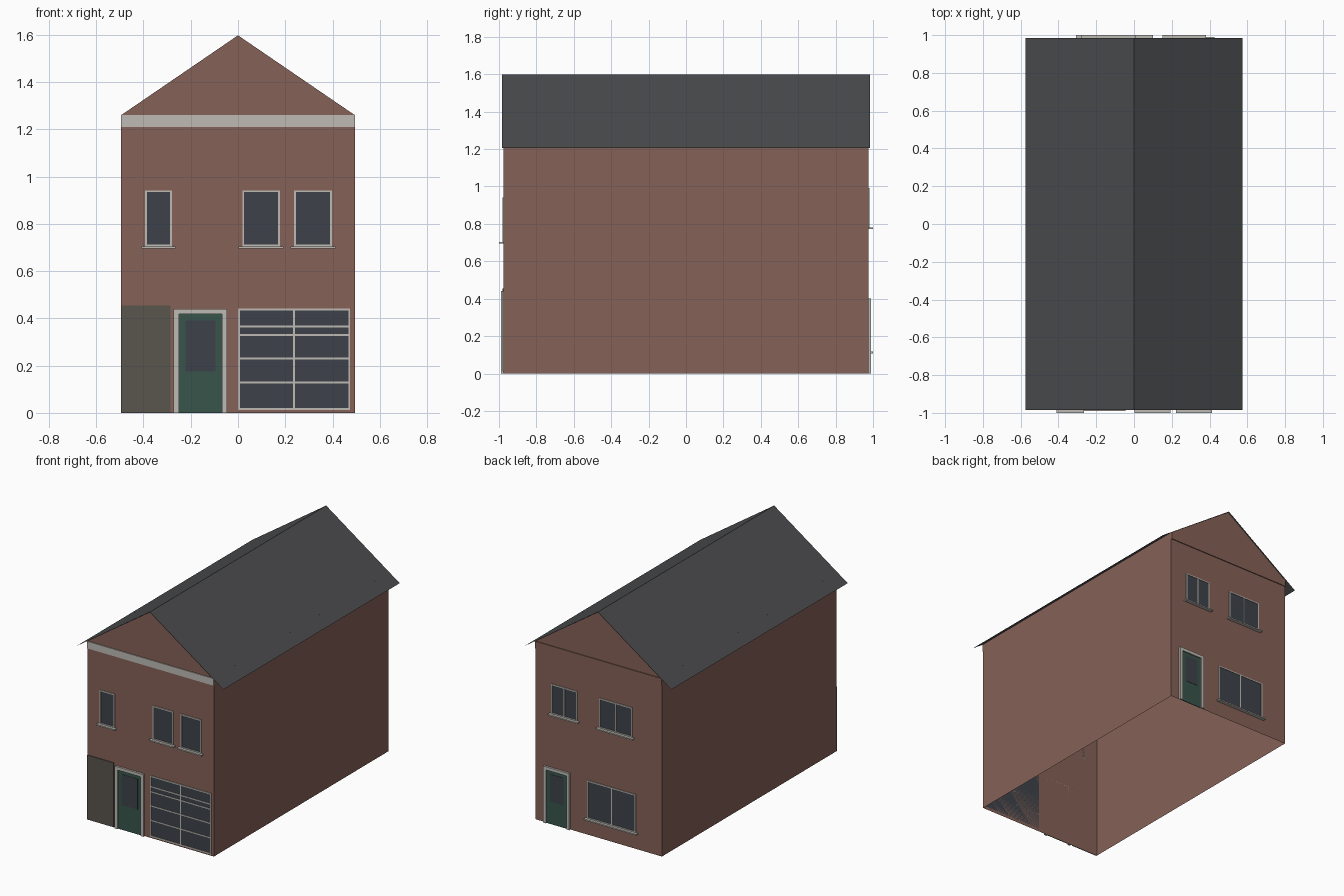
import bpy

if "Cube" in bpy.data.objects:
    bpy.data.objects.remove(bpy.data.objects["Cube"])

WALL_Y, HALF_W, EAVE_Z, RIDGE_Z = 0.976, 0.495, 1.26, 1.6


def material(name, r, g, b):
    m = bpy.data.materials.new(name)
    m.diffuse_color = (r, g, b, 1)
    m.use_nodes = True
    m.node_tree.nodes["Principled BSDF"].inputs["Base Color"].default_value = m.diffuse_color
    return m


BRICK = material("brick", 0.235, 0.12, 0.095)
ROOF = material("slate", 0.07, 0.072, 0.075)
TRIM = material("pale_trim", 0.52, 0.50, 0.46)
GLASS = material("dark_glass", 0.048, 0.055, 0.068)
GREEN = material("green_paint", 0.04, 0.09, 0.07)
STONE = material("grey_panel", 0.10, 0.09, 0.075)


def mesh(name, verts, faces, mat):
    me = bpy.data.meshes.new(name)
    me.from_pydata(verts, [], faces)
    me.materials.append(mat)
    ob = bpy.data.objects.new(name, me)
    bpy.context.collection.objects.link(ob)
    return ob


def slabs(name, rects, depth, side, mat):
    """Thin boxes (x0, x1, z0, z1) from the wall out to depth; side -1 front, +1 back."""
    verts, faces = [], []
    for x0, x1, z0, z1 in rects:
        n = len(verts)
        for y in (WALL_Y * side, depth * side):
            verts += [(x0, y, z0), (x1, y, z0), (x1, y, z1), (x0, y, z1)]
        box = [(4, 5, 6, 7), (3, 2, 1, 0), (0, 1, 5, 4),
               (1, 2, 6, 5), (2, 3, 7, 6), (3, 0, 4, 7)]
        faces += [tuple(n + i for i in (f if side < 0 else f[::-1])) for f in box]
    return mesh(name, verts, faces, mat)


def window(name, side, x0, x1, z0, z1, cols=(), rows=(), sill=True, t=0.008):
    slabs(name + "_glass", [(x0 + t, x1 - t, z0 + t, z1 - t)], 0.979, side, GLASS)
    bars = [(x0, x0 + t, z0, z1), (x1 - t, x1, z0, z1),
            (x0 + t, x1 - t, z0, z0 + t), (x0 + t, x1 - t, z1 - t, z1)]
    bars += [(x - t / 2, x + t / 2, z0 + t, z1 - t) for x in cols]
    bars += [(x0 + t, x1 - t, z - t / 2, z + t / 2) for z in rows]
    slabs(name + "_frame", bars, 0.982, side, TRIM)
    if sill:
        slabs(name + "_sill", [(x0 - 0.015, x1 + 0.015, z0 - 0.009, z0)], 1.0, side, TRIM)


def door(name, side, x0, x1, h):
    t = 0.022
    slabs(name + "_frame", [(x0, x0 + t, 0, h), (x1 - t, x1, 0, h),
                            (x0 + t, x1 - t, h - t, h)], 0.99, side, TRIM)
    slabs(name + "_leaf", [(x0 + t, x1 - t, 0, h - t)], 0.981, side, GREEN)
    slabs(name + "_glass", [(x0 + t + 0.028, x1 - t - 0.028, h * 0.4, h - 0.048)],
          0.983, side, GLASS)


# Brick shell, open underneath, with gable ends
profile = [(-HALF_W, 0), (HALF_W, 0), (HALF_W, EAVE_Z), (0, RIDGE_Z - 0.002), (-HALF_W, EAVE_Z)]
mesh("walls", [(x, s * WALL_Y, z) for s in (-1, 1) for x, z in profile],
     [(0, 1, 2, 3, 4), (9, 8, 7, 6, 5), (1, 6, 7, 2), (5, 0, 4, 9)], BRICK)

# Roof sheet with overhanging eaves
mesh("roof", [(x, y, z) for y in (-0.985, 0.985)
              for x, z in ((-0.575, 1.205), (0, RIDGE_Z), (0.575, 1.205))],
     [(1, 4, 3, 0), (2, 5, 4, 1)], ROOF)

# Bands below the gables
slabs("front_band", [(-HALF_W, HALF_W, 1.21, EAVE_Z)], 0.982, -1, TRIM)
slabs("back_band", [(-HALF_W, HALF_W, 1.21, EAVE_Z)], 0.982, 1, BRICK)

# Front: grey panel, door, garage glazing, upper windows
slabs("front_panel", [(-HALF_W, -0.285, 0, 0.455)], 0.981, -1, STONE)
door("front_door", -1, -0.272, -0.046, 0.44)
window("shopfront", -1, 0.0, 0.475, 0.012, 0.442, cols=(0.237,),
       rows=(0.128, 0.23, 0.33, 0.366), sill=False)
for i, (x0, x1) in enumerate(((-0.394, -0.28), (0.018, 0.178), (0.238, 0.397))):
    window(f"front_window_{i + 1}", -1, x0, x1, 0.704, 0.942)

# Back: door, lower window, upper windows
door("back_door", 1, 0.22, 0.425, 0.40)
for label, x0, x1, z0, z1 in (("lower", -0.293, 0.085, 0.117, 0.385),
                              ("upper_1", -0.265, -0.007, 0.782, 0.992),
                              ("upper_2", 0.165, 0.367, 0.782, 0.992)):
    window("back_window_" + label, 1, x0, x1, z0, z1, cols=((x0 + x1) / 2,))
